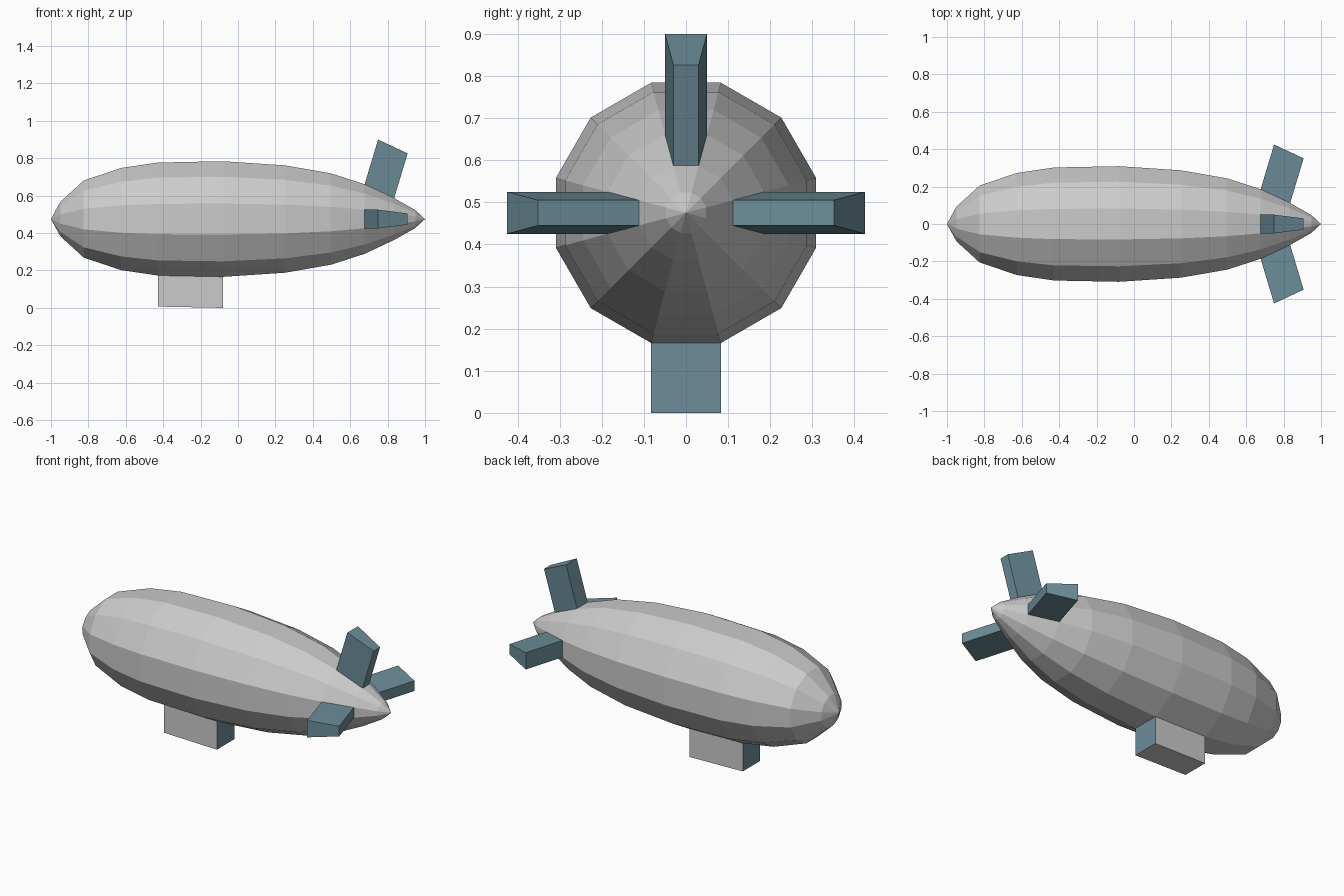
import bpy
from math import cos, sin, pi
from mathutils import Vector

if "Cube" in bpy.data.objects:
    bpy.data.objects.remove(bpy.data.objects["Cube"])

SIDES = 12
AXIS_Z = 0.475
# hull profile: (x, distance from axis to the flat of the 12-gon)
PROFILE = [(-0.95, 0.092), (-0.825, 0.206), (-0.625, 0.273), (-0.428, 0.302),
           (-0.08, 0.309), (0.25, 0.287), (0.498, 0.244), (0.677, 0.186),
           (0.835, 0.112), (0.948, 0.048)]

blue = bpy.data.materials.new("slate_blue")
blue.diffuse_color = (0.15, 0.27, 0.32, 1)
blue.use_nodes = True
blue.node_tree.nodes["Principled BSDF"].inputs["Base Color"].default_value = blue.diffuse_color
grey = bpy.data.materials.new("light_grey")
grey.diffuse_color = (0.8, 0.8, 0.8, 1)
grey.use_nodes = True
grey.node_tree.nodes["Principled BSDF"].inputs["Base Color"].default_value = grey.diffuse_color


def hull_point(ring, k):
    x, apothem = PROFILE[ring]
    r = apothem / cos(pi / SIDES)
    a = (2 * (k % SIDES) + 1) * pi / SIDES
    return Vector((x, r * cos(a), AXIS_Z + r * sin(a)))


def make_object(name, verts, faces, materials=()):
    mesh = bpy.data.meshes.new(name)
    mesh.from_pydata([tuple(v) for v in verts], [], faces)
    for m in materials:
        mesh.materials.append(m)
    obj = bpy.data.objects.new(name, mesh)
    bpy.context.collection.objects.link(obj)
    return obj


def pulled_panel(name, ring, k, offset, materials):
    """Box pulled out of one hull panel; its base stays open to the hull."""
    base = [hull_point(ring, k), hull_point(ring, k + 1),
            hull_point(ring + 1, k + 1), hull_point(ring + 1, k)]
    tip = [p + Vector(offset) for p in base]
    faces = [(i, (i + 1) % 4, 4 + (i + 1) % 4, 4 + i) for i in range(4)]
    faces.append((4, 5, 6, 7))
    return make_object(name, base + tip, faces, materials)


# parts pulled from the hull: name -> (ring, panel, offset)
FINS = {"top_fin": (7, 2, (0.072, 0, 0.239)),
        "back_fin": (7, 11, (0.072, 0.239, 0)),
        "front_fin": (7, 5, (0.072, -0.239, 0))}
GONDOLA = (3, 8, (0, 0, -0.166))
opened = {v[:2] for v in FINS.values()} | {GONDOLA[:2]}

# hull: rings of panels closed with pointed ends
n = len(PROFILE)
verts = [hull_point(r, k) for r in range(n) for k in range(SIDES)]
verts += [Vector((-1, 0, AXIS_Z)), Vector((1, 0, AXIS_Z))]
nose, tail = n * SIDES, n * SIDES + 1
faces = []
for k in range(SIDES):
    k2 = (k + 1) % SIDES
    faces.append((nose, k2, k))
    faces.append((tail, (n - 1) * SIDES + k, (n - 1) * SIDES + k2))
    for r in range(n - 1):
        if (r, k) not in opened:
            a, b = r * SIDES, (r + 1) * SIDES
            faces.append((a + k, a + k2, b + k2, b + k))
make_object("hull", verts, faces, [grey])

# tail fins
for name, (ring, k, offset) in FINS.items():
    pulled_panel(name, ring, k, offset, [blue])

# gondola with coloured end walls
gondola = pulled_panel("gondola", *GONDOLA, [grey, blue])
for i in (0, 2):
    gondola.data.polygons[i].material_index = 1
